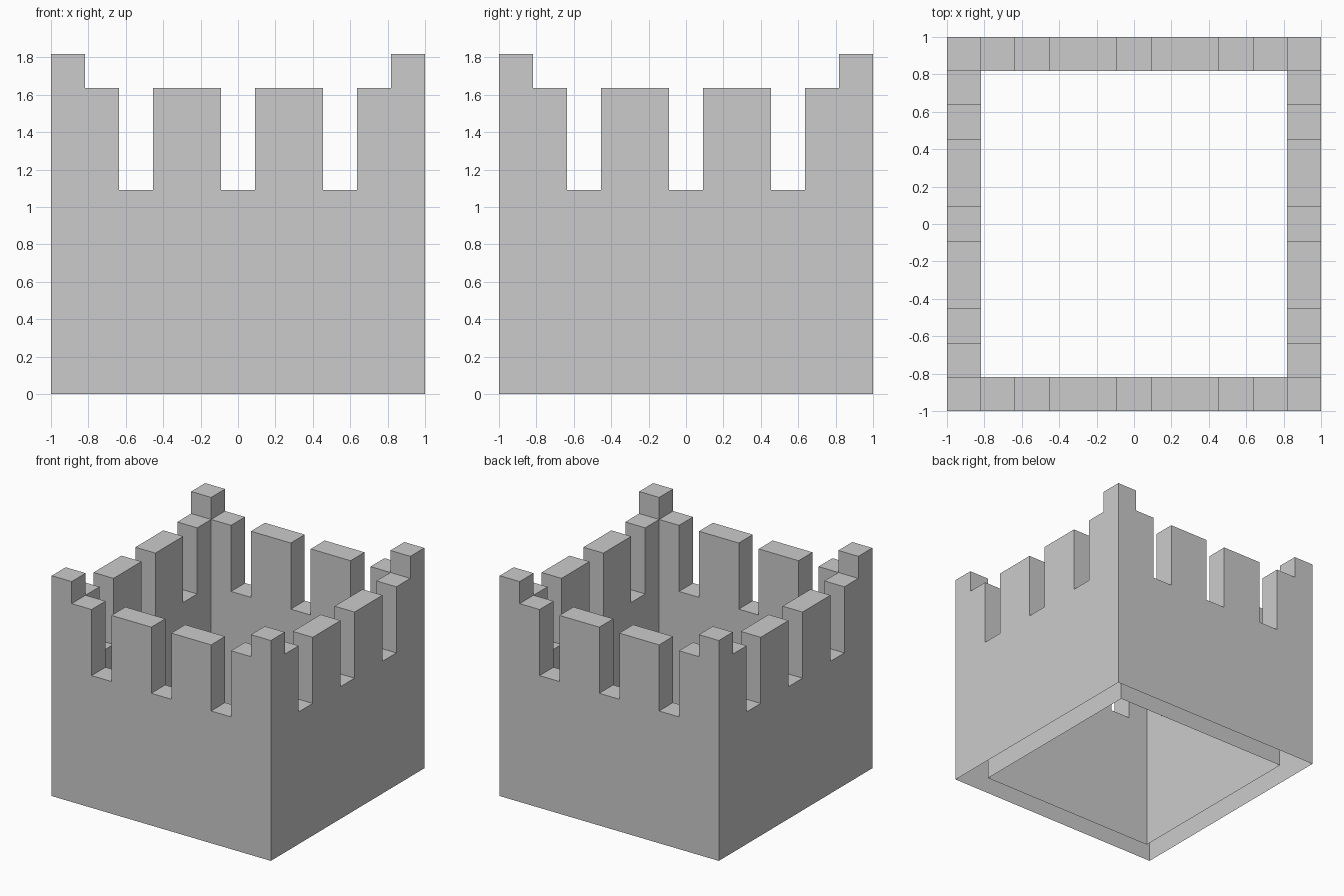
import bpy, bmesh, math

if "Cube" in bpy.data.objects:
    bpy.data.objects.remove(bpy.data.objects["Cube"])

U = 1 / 11                                        # model module
CUTS = [-11, -9, -7, -5, -1, 1, 5, 7, 9, 11]      # wall divisions along each side
HEIGHTS = [20, 18, 12, 18, 12, 18, 12, 18, 20]    # corner post, merlons and gaps
LEVELS = [0, 12, 18, 20]
N = len(HEIGHTS)


def height(i, j):
    """Height of the wall ring at a plan cell; zero outside and in the courtyard."""
    if not (0 <= i < N and 0 <= j < N):
        return 0
    if j in (0, N - 1):
        return HEIGHTS[i]
    if i in (0, N - 1):
        return HEIGHTS[j]
    return 0


bm = bmesh.new()


def quad(*pts):
    bm.faces.new([bm.verts.new((x * U, y * U, z * U)) for x, y, z in pts])


for i in range(N):
    for j in range(N):
        h = height(i, j)
        if not h:
            continue
        x0, x1, y0, y1 = CUTS[i], CUTS[i + 1], CUTS[j], CUTS[j + 1]
        # top of this wall segment (the underside stays open)
        quad((x0, y0, h), (x1, y0, h), (x1, y1, h), (x0, y1, h))
        # exposed sides, wherever the neighbour is lower
        sides = [((0, -1), (x0, y0), (x1, y0)), ((1, 0), (x1, y0), (x1, y1)),
                 ((0, 1), (x1, y1), (x0, y1)), ((-1, 0), (x0, y1), (x0, y0))]
        for (di, dj), a, b in sides:
            low = height(i + di, j + dj)
            for z0, z1 in zip(LEVELS, LEVELS[1:]):
                if z0 >= low and z1 <= h:
                    quad((*a, z0), (*b, z0), (*b, z1), (*a, z1))

# weld and merge flat regions into clean faces
bmesh.ops.remove_doubles(bm, verts=bm.verts[:], dist=1e-4)
bmesh.ops.dissolve_limit(bm, angle_limit=math.radians(1),
                         verts=bm.verts[:], edges=bm.edges[:])

mesh = bpy.data.meshes.new("battlement_walls")
bm.to_mesh(mesh)
bm.free()
walls = bpy.data.objects.new("battlement_walls", mesh)
bpy.context.collection.objects.link(walls)
